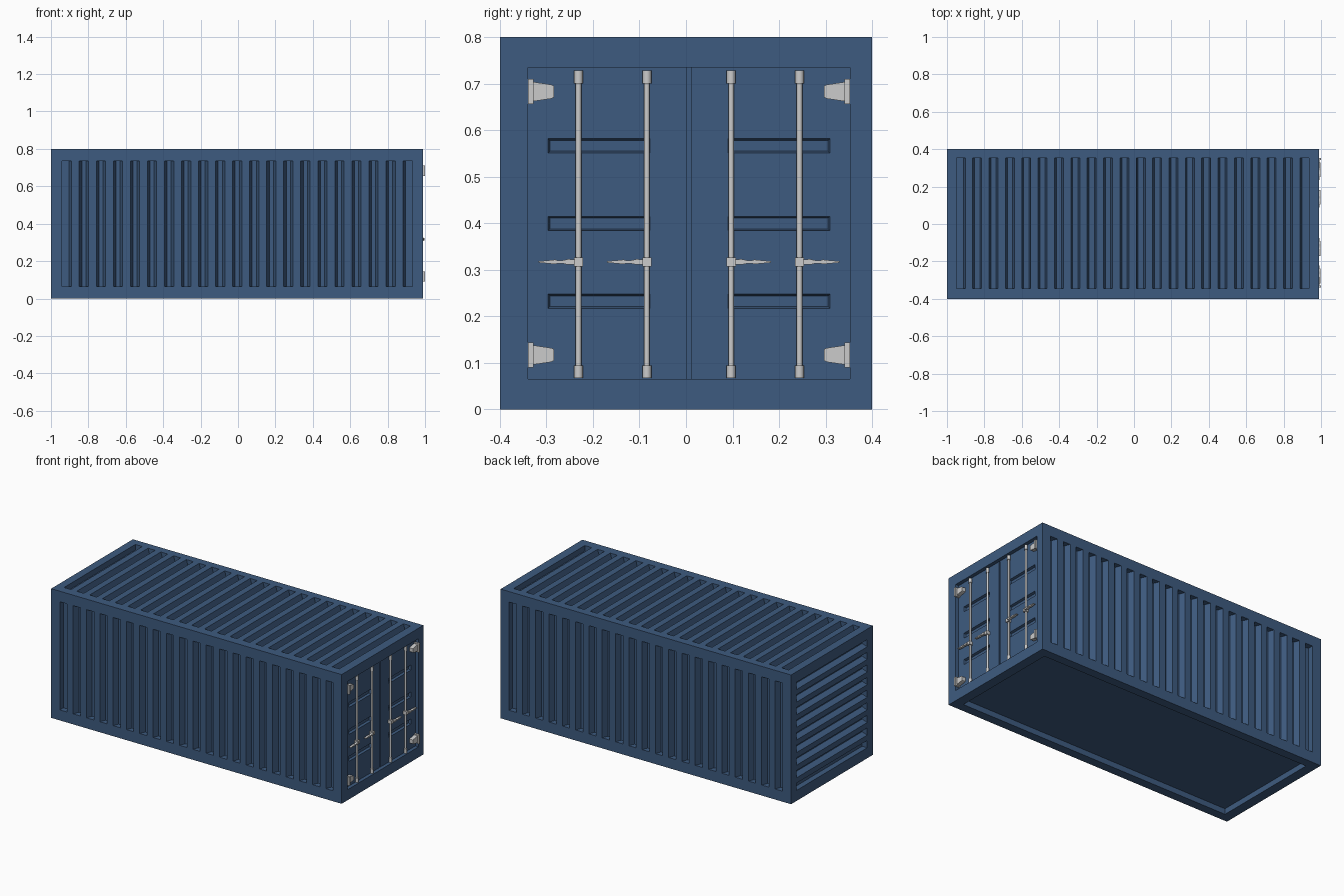
import bpy, bmesh, math
from mathutils import Vector

if "Cube" in bpy.data.objects:
    bpy.data.objects.remove(bpy.data.objects["Cube"])

blue = bpy.data.materials.new("blue_paint")
blue.diffuse_color = (0.048, 0.105, 0.215, 1)
blue.use_nodes = True
blue.node_tree.nodes["Principled BSDF"].inputs["Base Color"].default_value = blue.diffuse_color
MID = 0.0065          # centre line of the doors
DOOR_X = 0.968        # face of the doors


def finish(name, bm, mat=None, recalc=True):
    if recalc:
        bmesh.ops.recalc_face_normals(bm, faces=bm.faces[:])
    me = bpy.data.meshes.new(name)
    bm.to_mesh(me)
    bm.free()
    ob = bpy.data.objects.new(name, me)
    bpy.context.collection.objects.link(ob)
    if mat:
        me.materials.append(mat)
    return ob


# Outer frame: a box with a recessed opening in every face
X, Y, Z = (-1.0, 0.99), (-0.4, 0.4), (0.0, 0.8)
SIDE = ((-0.94, 0.932), None, (0.065, 0.735))
OPENINGS = {  # (axis, sign): bounds, depth, keep the recess floor
    (1, -1): (SIDE, 0.035, False),
    (1, 1): (SIDE, 0.035, False),
    (2, 1): (((-0.95, 0.935), (-0.345, 0.352), None), 0.035, False),
    (2, -1): (((-0.94, 0.93), (-0.345, 0.345), None), 0.035, True),
    (0, -1): ((None, (-0.345, 0.345), (0.065, 0.735)), 0.035, False),
    (0, 1): ((None, (-0.34, 0.353), (0.065, 0.735)), 0.05, True),
}
bm = bmesh.new()
bmesh.ops.create_cube(bm, size=1)
for v in bm.verts:
    v.co = Vector([r[1] if c > 0 else r[0] for c, r in zip(v.co, (X, Y, Z))])
bm.normal_update()
drop = []
for f in bm.faces[:]:
    axis = max(range(3), key=lambda i: abs(f.normal[i]))
    bounds, depth, keep = OPENINGS[axis, 1 if f.normal[axis] > 0 else -1]
    bmesh.ops.inset_individual(bm, faces=[f], thickness=0.06, use_even_offset=True)
    c = f.calc_center_median()
    for v in f.verts:
        for i in range(3):
            if i != axis:
                v.co[i] = bounds[i][1] if v.co[i] > c[i] else bounds[i][0]
    bmesh.ops.inset_individual(bm, faces=[f], thickness=0, depth=-depth, use_even_offset=True)
    if not keep:
        drop.append(f)
bmesh.ops.delete(bm, geom=drop, context='FACES_ONLY')
finish("frame", bm, blue, recalc=False)


def corrugated(name, origin, u, v, n, length, width, count, slot, slope, depth=0.035):
    """Sheet of trapezoid ribs along u, starting and ending in a slot."""
    o, u, v, n = map(Vector, (origin, u, v, n))
    pitch = (length - slot) / (count - 1)
    prof = []
    for i in range(count):
        a = i * pitch
        first, last = i == 0, i == count - 1
        prof += [(a, -depth)] if first else [(a, 0), (a + slope, -depth)]
        prof += [(a + slot, -depth)] if last else [(a + slot - slope, -depth), (a + slot, 0)]
    bm = bmesh.new()
    rows = [[bm.verts.new(o + u * a + n * d + v * w) for a, d in prof] for w in (0, width)]
    flip = u.cross(v).dot(n) < 0
    for i in range(len(prof) - 1):
        q = [rows[0][i], rows[0][i + 1], rows[1][i + 1], rows[1][i]]
        bm.faces.new(q[::-1] if flip else q)
    finish(name, bm, blue, recalc=False)


# Corrugated walls and roof
ux, uy, uz = (1, 0, 0), (0, 1, 0), (0, 0, 1)
corrugated("front_wall", (-0.94, -0.4, 0.065), ux, uz, (0, -1, 0), 1.872, 0.67, 21, 0.05, 0.014)
corrugated("back_wall", (-0.94, 0.4, 0.065), ux, uz, (0, 1, 0), 1.872, 0.67, 21, 0.05, 0.014)
corrugated("roof", (-0.95, -0.345, 0.8), ux, uy, uz, 1.885, 0.697, 22, 0.048, 0.01)
corrugated("end_wall", (-1, -0.345, 0.065), uz, uy, (-1, 0, 0), 0.67, 0.69, 9, 0.045, 0.012)


def prism(name, outline, x0, x1, mat=None):
    """Extrude a (y, z) outline along x."""
    bm = bmesh.new()
    face = bm.faces.new([bm.verts.new((x0, y, z)) for y, z in outline])
    r = bmesh.ops.extrude_face_region(bm, geom=[face])
    for v in r["geom"]:
        if isinstance(v, bmesh.types.BMVert):
            v.co.x = x1
    return finish(name, bm, mat)


def rod(name, y, z0, z1, radius, x):
    bpy.ops.mesh.primitive_cylinder_add(vertices=16, radius=radius, depth=z1 - z0,
                                        location=(x, y, (z0 + z1) / 2))
    bpy.context.object.name = name
    bpy.ops.object.shade_smooth_by_angle(angle=math.radians(40))


def door(name, s):
    """Door leaf with three sunken panels."""
    ys = [MID + s * d for d in (0.004, 0.084, 0.303, 0.3465)]
    zs = [0.065, 0.217, 0.248, 0.384, 0.415, 0.551, 0.582, 0.735]
    bm = bmesh.new()
    g = [[bm.verts.new((DOOR_X, y, z)) for z in zs] for y in ys]
    panels = []
    for i in range(3):
        for j in range(7):
            q = [g[i][j], g[i + 1][j], g[i + 1][j + 1], g[i][j + 1]]
            f = bm.faces.new(q if s > 0 else q[::-1])
            if i == 1 and j % 2:
                panels.append(f)
    # Side strip closing the leaf at the middle seam
    edge = g[0]
    back = [bm.verts.new((DOOR_X - 0.028, v.co.y, v.co.z)) for v in edge]
    for j in range(7):
        q = [edge[j], edge[j + 1], back[j + 1], back[j]]
        bm.faces.new(q if s > 0 else q[::-1])
    bm.normal_update()
    bmesh.ops.inset_individual(bm, faces=panels, thickness=0.004, depth=-0.014,
                               use_even_offset=True)
    finish(name, bm, blue, recalc=False)


def mirrored(points, s, base, z):
    """Half outline (distance, half height) to a closed outline."""
    up = [(MID + s * (base + d), z + h) for d, h in points]
    down = [(MID + s * (base + d), z - h) for d, h in reversed(points)]
    return up + down


# Doors with lock rods, handles and hinges
HANDLE = [(0.008, 0.005), (0.022, 0.006), (0.036, 0.003), (0.044, 0.003),
          (0.05, 0.005), (0.058, 0.004), (0.086, 0.0015)]
HINGE = [(-0.046, 0.012), (-0.04, 0.015), (0, 0.021)]
for s, side in ((-1, "left"), (1, "right")):
    door(side + "_door", s)
    for k, base in enumerate((0.0905, 0.2375)):
        tag = f"{side}_{k + 1}"
        y = MID + s * base
        rod("lock_rod_" + tag, y, 0.068, 0.728, 0.006, DOOR_X + 0.009)
        for z in (0.067, 0.701):
            rod("rod_bracket_" + tag, y, z, z + 0.027, 0.0095, DOOR_X + 0.009)
        prism("handle_collar_" + tag,
              mirrored([(-0.01, 0.01), (0.01, 0.01)], s, base, 0.317), DOOR_X, 0.991)
        prism("handle_" + tag, mirrored(HANDLE, s, base, 0.317), 0.982, 0.996)
    for z in (0.117, 0.683):
        prism("hinge_plate_" + side,
              mirrored([(-0.012, 0.027), (0, 0.027)], s, 0.3465, z), DOOR_X, 1.0)
        prism("hinge_tab_" + side, mirrored(HINGE, s, 0.336, z), DOOR_X, 0.992)
